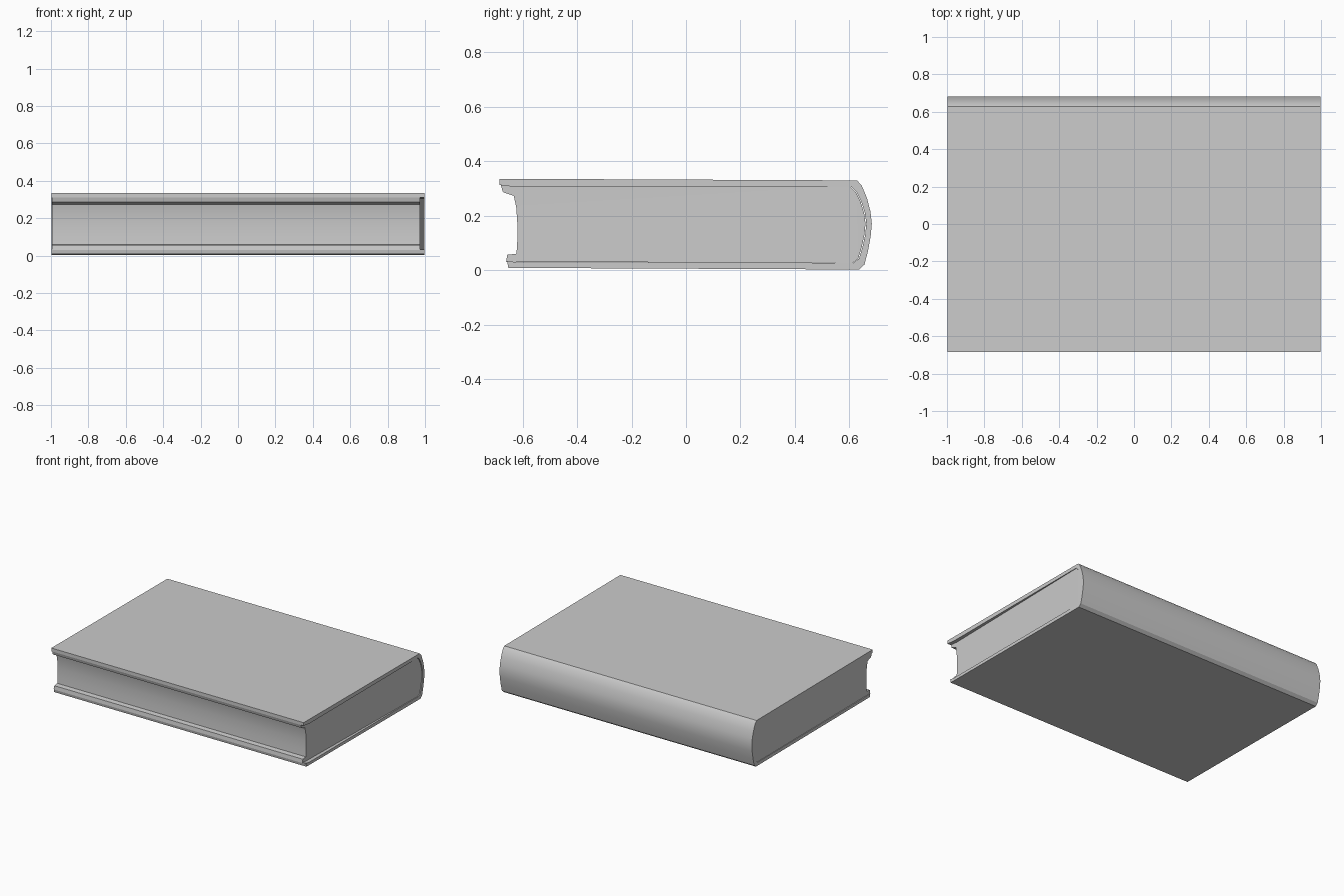
import bpy, bmesh, math

if "Cube" in bpy.data.objects:
    bpy.data.objects.remove(bpy.data.objects["Cube"])


def extrude_profile(name, pts, x0, x1, taper=0.0):
    """Sweep a closed (y, z) outline along x; taper pulls in the fore edge of the right end."""
    bm = bmesh.new()
    left = [bm.verts.new((x0, y, z)) for y, z in pts]
    right = [bm.verts.new((x1 - (taper if y < 0 else 0), y, z)) for y, z in pts]
    n = len(pts)
    bm.faces.new(left)
    bm.faces.new(right[::-1])
    for i in range(n):
        j = (i + 1) % n
        bm.faces.new((left[i], right[i], right[j], left[j]))
    bmesh.ops.recalc_face_normals(bm, faces=bm.faces)
    bmesh.ops.triangulate(bm, faces=[f for f in bm.faces if len(f.verts) > 4])
    mesh = bpy.data.meshes.new(name)
    bm.to_mesh(mesh)
    bm.free()
    obj = bpy.data.objects.new(name, mesh)
    bpy.context.collection.objects.link(obj)
    bpy.context.view_layer.objects.active = obj
    obj.select_set(True)
    bpy.ops.object.shade_smooth_by_angle(angle=math.radians(30))
    obj.select_set(False)
    return obj


# Rounded spine, listed from the bottom hinge to the top hinge
spine_out = [(0.635, 0.002), (0.655, 0.02), (0.668, 0.07), (0.678, 0.125), (0.682, 0.17),
             (0.677, 0.215), (0.664, 0.265), (0.645, 0.31), (0.628, 0.329)]
spine_in = [(y - 0.02, 0.166 + (z - 0.166) * 0.85) for y, z in spine_out]

# Hard cover: bottom board, spine and top board in one wrap
cover = [(-0.652, 0.008)] + spine_out + [(-0.684, 0.335), (-0.684, 0.312), (-0.62, 0.304)]
cover += spine_in[::-1] + [(-0.62, 0.028), (-0.657, 0.034)]
extrude_profile("cover", cover, -0.998, 0.998)

# Page block: slightly hollow fore edge that flares into the boards
pages = [(-0.660, 0.030), (-0.656, 0.056), (-0.622, 0.060), (-0.619, 0.11), (-0.619, 0.17), (-0.623, 0.23),
         (-0.632, 0.272), (-0.672, 0.286), (-0.680, 0.314)]
pages += [(y - 0.003, z) for y, z in spine_in[::-1]]
extrude_profile("pages", pages, -0.994, 0.994, taper=0.022)
